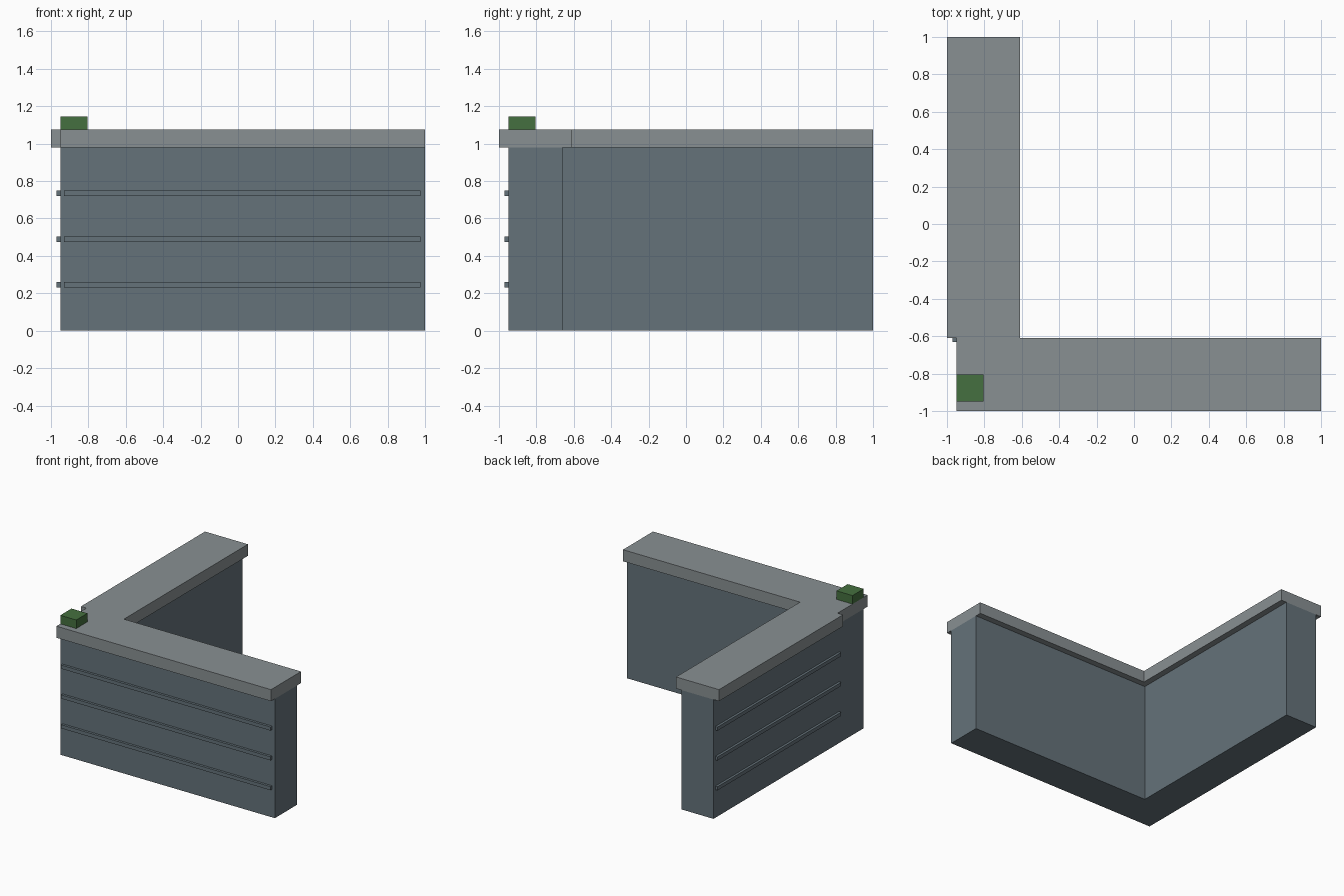
import bpy

if "Cube" in bpy.data.objects:
    bpy.data.objects.remove(bpy.data.objects["Cube"], do_unlink=True)


def material(name, rgb):
    mat = bpy.data.materials.new(name)
    mat.use_nodes = True
    mat.diffuse_color = (*rgb, 1)
    mat.node_tree.nodes["Principled BSDF"].inputs["Base Color"].default_value = (*rgb, 1)
    return mat


def prism(name, outline, z0, z1, mat):
    """Extrude a flat outline (counter-clockwise) from z0 to z1."""
    n = len(outline)
    verts = [(x, y, z) for z in (z0, z1) for x, y in outline]
    sides = [(i, (i + 1) % n, (i + 1) % n + n, i + n) for i in range(n)]
    faces = [tuple(reversed(range(n))), tuple(range(n, 2 * n))] + sides
    mesh = bpy.data.meshes.new(name)
    mesh.from_pydata(verts, [], faces)
    mesh.materials.append(mat)
    obj = bpy.data.objects.new(name, mesh)
    bpy.context.collection.objects.link(obj)
    return obj


def box(name, x0, x1, y0, y1, z0, z1, mat):
    return prism(name, [(x0, y0), (x1, y0), (x1, y1), (x0, y1)], z0, z1, mat)


slate = material("slate panel", (0.13, 0.17, 0.195))
stone = material("grey stone", (0.25, 0.28, 0.29))
green = material("leaf green", (0.06, 0.16, 0.05))

OUT, IN, TOP = -0.95, -0.66, 0.98   # outer and inner wall lines, wall height
LIP = -0.61                         # inner edge of the worktop

# L-shaped counter body
prism("counter_body",
      [(OUT, OUT), (1, OUT), (1, IN), (IN, IN), (IN, 1), (OUT, 1)],
      0, TOP, slate)

# Overhanging worktop, stepped in at the outer corner
prism("worktop",
      [(OUT, -1), (1, -1), (1, LIP), (LIP, LIP), (LIP, 1), (-1, 1), (-1, LIP), (OUT, LIP)],
      TOP, 1.075, stone)

# Three trim rails on each outer wall
for i in range(1, 4):
    z = 0.245 * i
    box(f"front_rail_{i}", -0.93, 0.975, -0.97, OUT, z - 0.015, z + 0.015, slate)
    box(f"side_rail_{i}", -0.97, OUT, -0.63, 0.975, z - 0.015, z + 0.015, slate)

# Small block on the corner
box("corner_block", -0.95, -0.805, -0.95, -0.805, 1.075, 1.145, green)
